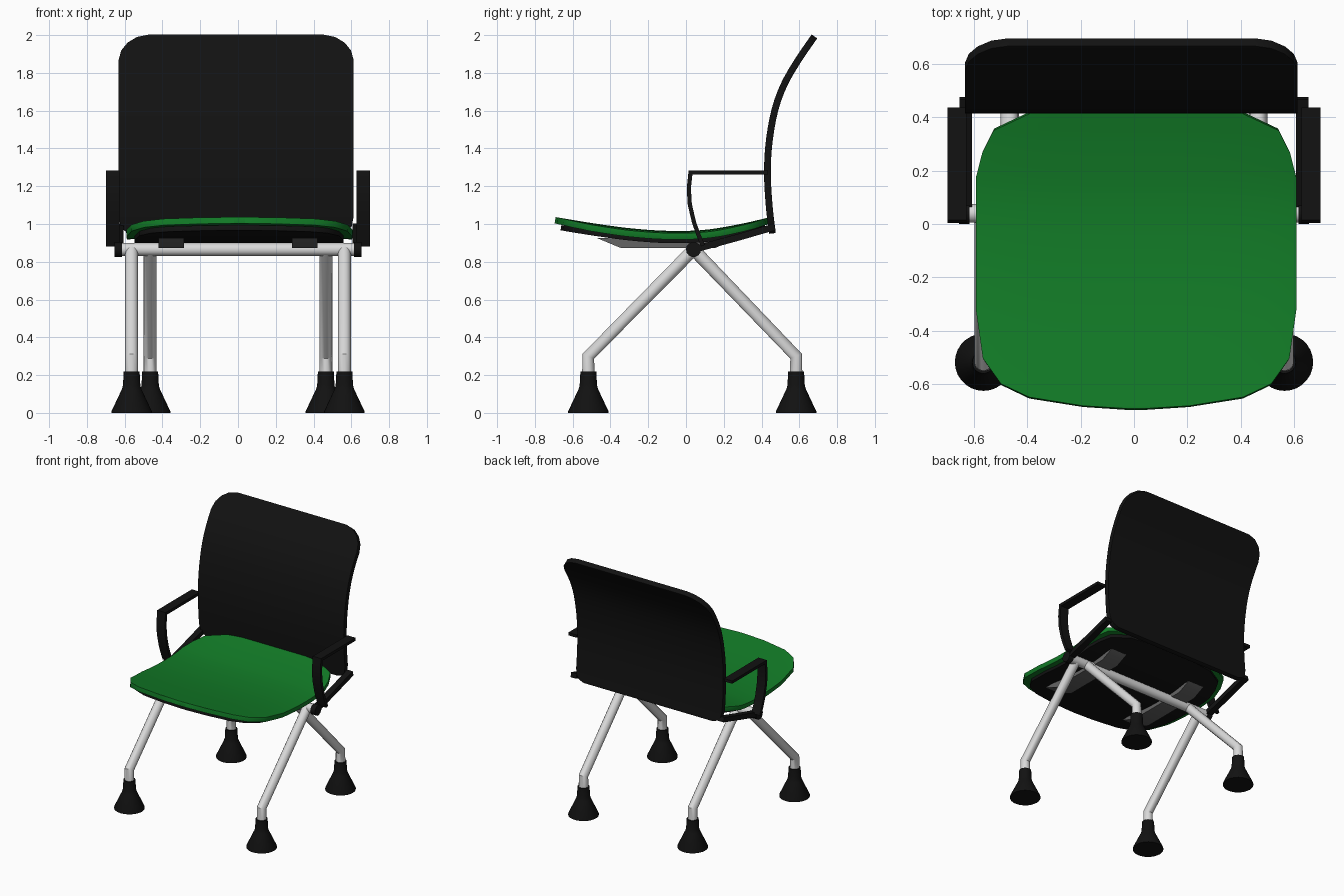
import bpy, bmesh, math
from mathutils import Vector

if "Cube" in bpy.data.objects:
    bpy.data.objects.remove(bpy.data.objects["Cube"])


def material(name, rgb):
    m = bpy.data.materials.new(name)
    m.diffuse_color = (*rgb, 1)
    m.use_nodes = True
    m.node_tree.nodes["Principled BSDF"].inputs["Base Color"].default_value = m.diffuse_color
    return m


BLACK = material("black plastic", (0.006, 0.006, 0.006))
GREEN = material("green fabric", (0.006, 0.2, 0.02))
METAL = material("light metal", (0.7, 0.7, 0.7))
GREY = material("dark grey", (0.13, 0.13, 0.13))


def finish(ob, mat, angle=35):
    """Apply modifiers, colour and smooth an object."""
    bpy.ops.object.select_all(action='DESELECT')
    ob.select_set(True)
    bpy.context.view_layer.objects.active = ob
    bpy.ops.object.convert(target='MESH')
    ob.data.materials.clear()
    ob.data.materials.append(mat)
    bpy.ops.object.shade_smooth_by_angle(angle=math.radians(angle))


def mesh_object(name, bm):
    bmesh.ops.recalc_face_normals(bm, faces=bm.faces[:])
    me = bpy.data.meshes.new(name)
    bm.to_mesh(me)
    bm.free()
    ob = bpy.data.objects.new(name, me)
    bpy.context.collection.objects.link(ob)
    return ob


def interp(pts, t, smooth=True):
    """Interpolate (t, value) pairs, smoothly or linearly."""
    n = len(pts)
    i = max(k for k in range(n - 1) if k == 0 or pts[k][0] <= t)
    (t0, a), (t1, b) = pts[i], pts[i + 1]
    h = t1 - t0
    u = min(1, max(0, (t - t0) / h))
    if not smooth:
        return a + (b - a) * u

    def slope(k):
        p, q = pts[max(k - 1, 0)], pts[min(k + 1, n - 1)]
        return (q[1] - p[1]) / (q[0] - p[0])
    return ((2*u**3 - 3*u**2 + 1) * a + (u**3 - 2*u**2 + u) * h * slope(i)
            + (3*u**2 - 2*u**3) * b + (u**3 - u**2) * h * slope(i + 1))


def panel(name, curve, outline, upright, cx, thick, mat, drop=0.0, lift=0.0):
    """Curved sheet: side curve, half-width outline, then thickness."""
    ts = []
    for (a, _), (b, _) in zip(outline, outline[1:]):
        k = max(1, round((b - a) / 0.05))
        ts += [a + (b - a) * j / k for j in range(k)]
    ts.append(outline[-1][0])
    bm = bmesh.new()
    rows, cols = [], 20
    for t in ts:
        w, v = interp(outline, t, False), interp(curve, t) + lift
        row = []
        for c in range(cols + 1):
            s = math.sin((c / cols - 0.5) * math.pi)
            x = cx + w * s
            d = v - drop * (abs(w * s) / 0.6) ** 5
            row.append(bm.verts.new((x, d, t) if upright else (x, t, d)))
        rows.append(row)
    for r, q in zip(rows, rows[1:]):
        for c in range(cols):
            bm.faces.new((r[c], r[c + 1], q[c + 1], q[c]))
    ob = mesh_object(name, bm)
    sol = ob.modifiers.new("thickness", 'SOLIDIFY')
    sol.thickness, sol.offset = thick, 0
    bev = ob.modifiers.new("soft edge", 'BEVEL')
    bev.width, bev.segments, bev.angle_limit = thick * 0.25, 2, math.radians(50)
    finish(ob, mat, 50)


def extrude_yz(name, pts, x0, x1, mat):
    """Extrude a side-view polygon from x0 to x1."""
    bm = bmesh.new()
    face = bm.faces.new([bm.verts.new((x0, y, z)) for y, z in pts])
    ext = bmesh.ops.extrude_face_region(bm, geom=[face])
    bmesh.ops.translate(bm, vec=(x1 - x0, 0, 0),
                        verts=[g for g in ext["geom"] if isinstance(g, bmesh.types.BMVert)])
    finish(mesh_object(name, bm), mat)


def strap(name, path, thick, x0, x1, mat):
    """Flat bar following a side-view path."""
    p = [Vector(q) for q in path]
    left, right = [], []
    for i, q in enumerate(p):
        a = (q - p[i - 1]).normalized() if i else (p[1] - q).normalized()
        b = (p[i + 1] - q).normalized() if i < len(p) - 1 else a
        t = (a + b).normalized()
        n = Vector((-t.y, t.x)) * (thick / 2 / max(0.4, t.dot(a)))
        left.append(q + n)
        right.append(q - n)
    extrude_yz(name, left + right[::-1], x0, x1, mat)


def tube(name, pts, radius, mat):
    cu = bpy.data.curves.new(name, 'CURVE')
    cu.dimensions = '3D'
    cu.bevel_depth, cu.bevel_resolution, cu.use_fill_caps = radius, 5, True
    sp = cu.splines.new('POLY')
    sp.points.add(len(pts) - 1)
    for q, co in zip(sp.points, pts):
        q.co = (*co, 1)
    ob = bpy.data.objects.new(name, cu)
    bpy.context.collection.objects.link(ob)
    finish(ob, mat)


def lathe(name, profile, loc, mat, seg=28):
    """Closed turned shape about z."""
    bm = bmesh.new()
    rings = [[bm.verts.new((loc[0] + r * math.cos(k * math.tau / seg),
                            loc[1] + r * math.sin(k * math.tau / seg), z))
              for k in range(seg)] for r, z in profile]
    for a, b in zip(rings, rings[1:]):
        for k in range(seg):
            bm.faces.new((a[k], a[(k + 1) % seg], b[(k + 1) % seg], b[k]))
    bm.faces.new(rings[0])
    bm.faces.new(rings[-1])
    finish(mesh_object(name, bm), mat, 30)


# Seat cushion and the smaller shell beneath it
seat_curve = [(-0.695, 1.02), (-0.5, 0.988), (-0.3, 0.961), (-0.1, 0.947),
              (0.1, 0.952), (0.3, 0.985), (0.45, 1.02)]
seat_outline = [(-0.693, 0.03), (-0.682, 0.2), (-0.65, 0.4), (-0.6, 0.505),
                (-0.505, 0.572), (-0.32, 0.598), (0.175, 0.598), (0.27, 0.574),
                (0.353, 0.532), (0.42, 0.39), (0.44, 0.2)]
panel("seat", seat_curve, seat_outline, False, 0.008, 0.034, GREEN, drop=0.012)
shell_outline = [(t * 0.955, w * 0.925) for t, w in seat_outline]
panel("seat_shell", seat_curve, shell_outline, False, 0.006, 0.028, BLACK, lift=-0.034)

# Backrest
back_curve = [(0.95, 0.457), (1.1, 0.44), (1.28, 0.431), (1.45, 0.442),
              (1.62, 0.475), (1.75, 0.525), (1.88, 0.602), (2.0, 0.685)]
back_outline = [(0.95, 0.55), (0.965, 0.59), (0.99, 0.612), (1.04, 0.622),
                (1.86, 0.622), (1.91, 0.608), (1.95, 0.575), (1.98, 0.525), (1.993, 0.46)]
panel("backrest", back_curve, back_outline, True, -0.01, 0.036, BLACK)

# Cross tube between the leg pairs
tube("cross_tube", [(-0.63, 0.04, 0.865), (0.63, 0.04, 0.865)], 0.035, METAL)

foot_profile = [(0.107, 0), (0.107, 0.008), (0.052, 0.125), (0.046, 0.145), (0.042, 0.22)]
for side, s in (("left", -1), ("right", 1)):
    # Bent legs with flared feet
    for end, x, y in (("front", 0.563, -0.517), ("rear", 0.465, 0.583)):
        tube(f"{end}_leg_{side}", [(s * x, 0.04, 0.865), (s * x, y, 0.30), (s * x, y, 0.19)],
             0.034, METAL)
        lathe(f"{end}_foot_{side}", foot_profile, (s * x, y), BLACK)
    # Pivot cap, lower bar and looped armrest
    tube(f"pivot_{side}", [(s * 0.615, 0.04, 0.865), (s * 0.655, 0.04, 0.865)], 0.04, BLACK)
    strap(f"lower_bar_{side}", [(0.04, 0.865), (0.25, 0.922), (0.47, 0.985)], 0.036,
          s * 0.605, s * 0.652, BLACK)
    strap(f"armrest_{side}", [(0.435, 1.273), (0.024, 1.273), (0.015, 1.19), (0.02, 1.105),
                              (0.042, 1.01), (0.065, 0.945), (0.09, 0.885)], 0.022,
          s * 0.627, s * 0.698, BLACK)
    # Bracket under the seat
    extrude_yz(f"seat_bracket_{side}", [(-0.47, 0.925), (-0.345, 0.873), (0.155, 0.873),
                                        (0.26, 0.92)], s * 0.285, s * 0.42, GREY)
